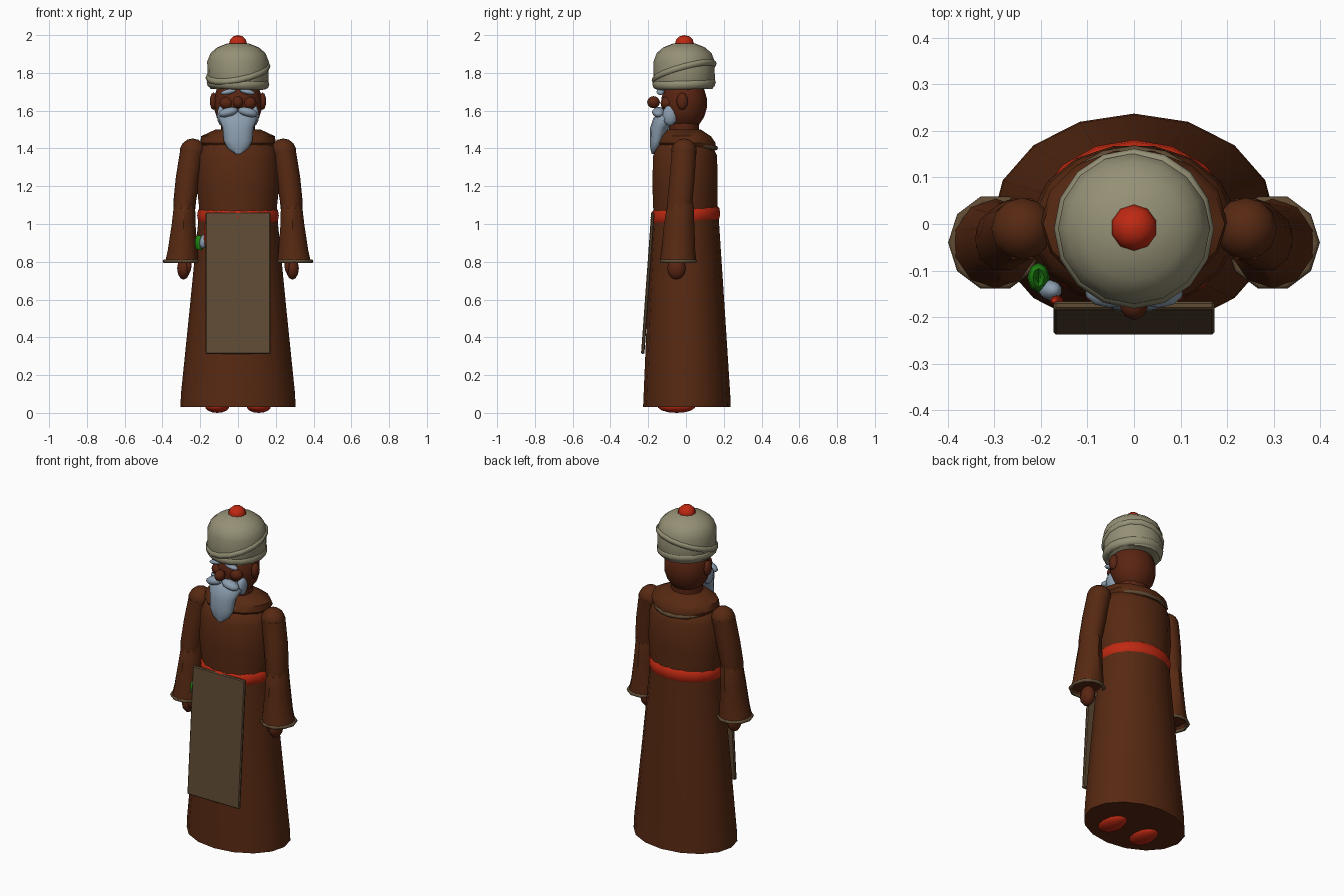
import bpy, bmesh
from math import sin, cos, pi, radians
from mathutils import Vector, Matrix

if "Cube" in bpy.data.objects:
    bpy.data.objects.remove(bpy.data.objects["Cube"])


def material(name, r, g, b):
    m = bpy.data.materials.new(name)
    m.use_nodes = True
    m.diffuse_color = (r, g, b, 1)
    m.node_tree.nodes["Principled BSDF"].inputs["Base Color"].default_value = (r, g, b, 1)
    return m


ROBE = material("robe brown", .095, .022, .006)
SKIN = material("skin brown", .10, .018, .006)
CLOTH = material("turban cream", .30, .28, .18)
HAIR = material("blue grey hair", .26, .34, .43)
RED = material("red", .52, .022, .006)
TAN = material("apron tan", .115, .07, .034)
GREEN = material("green", .013, .22, .005)


def finish(bm, name, mat, angle=40):
    bmesh.ops.recalc_face_normals(bm, faces=bm.faces)
    mesh = bpy.data.meshes.new(name)
    bm.to_mesh(mesh)
    bm.free()
    mesh.materials.append(mat)
    ob = bpy.data.objects.new(name, mesh)
    bpy.context.collection.objects.link(ob)
    bpy.ops.object.select_all(action='DESELECT')
    ob.select_set(True)
    bpy.context.view_layer.objects.active = ob
    bpy.ops.object.shade_smooth_by_angle(angle=radians(angle))
    return ob


def loft(name, rings, mat, seg=16, turn=0, angle=40):
    """Skin a stack of ellipses given as (z, centre x, centre y, radius x, radius y)."""
    bm = bmesh.new()
    loops = []
    for z, cx, cy, rx, ry in rings:
        steps = [2 * pi * (i + turn) / seg for i in range(seg)]
        loops.append([bm.verts.new((cx + rx * cos(a), cy + ry * sin(a), z)) for a in steps])
    for low, high in zip(loops, loops[1:]):
        for i in range(seg):
            j = (i + 1) % seg
            bm.faces.new((low[i], low[j], high[j], high[i]))
    bm.faces.new(loops[0])
    bm.faces.new(loops[-1])
    return finish(bm, name, mat, angle)


def ball(name, pos, size, mat, seg=12, tilt=0, axis='Y'):
    bm = bmesh.new()
    bmesh.ops.create_uvsphere(bm, u_segments=seg, v_segments=max(6, seg // 2 + 1), radius=1)
    bm.transform(Matrix.Translation(pos) @ Matrix.Rotation(radians(tilt), 4, axis)
                 @ Matrix.Diagonal((*size, 1)))
    return finish(bm, name, mat, 60)


def ring(name, pos, rx, ry, tube, mat, seg=16, tilt=(0, 0), height=1):
    """Elliptical hoop; tilt is the rise per unit along x and along y."""
    bm = bmesh.new()
    sides = 8
    grid = []
    for i in range(seg):
        a = 2 * pi * i / seg
        row = []
        for k in range(sides):
            b = 2 * pi * k / sides
            x, y = (rx + tube * cos(b)) * cos(a), (ry + tube * cos(b)) * sin(a)
            z = tube * height * sin(b) + tilt[0] * x + tilt[1] * y
            row.append(bm.verts.new(Vector(pos) + Vector((x, y, z))))
        grid.append(row)
    for i in range(seg):
        for k in range(sides):
            i2, k2 = (i + 1) % seg, (k + 1) % sides
            bm.faces.new((grid[i][k], grid[i2][k], grid[i2][k2], grid[i][k2]))
    return finish(bm, name, mat, 60)


# Robe skirt, chest and sash
loft("robe_skirt", [(.03, 0, .005, .305, .232), (.1, 0, .005, .302, .229),
                    (.55, 0, 0, .256, .205), (1.05, 0, -.003, .207, .175)], ROBE)
loft("robe_chest", [(1.04, 0, -.003, .205, .172), (1.2, 0, -.005, .222, .176),
                    (1.36, 0, -.005, .215, .173), (1.41, 0, -.005, .195, .15),
                    (1.45, 0, -.01, .14, .1)], ROBE, turn=.5)
ring("sash", (0, -.003, 1.045), .202, .17, .014, RED, tilt=(0, .06), height=2.7)

# Collar and its pale lining
loft("collar", [(1.39, 0, .015, .17, .145), (1.43, 0, .005, .2, .155),
                (1.465, 0, 0, .195, .135), (1.50, 0, -.01, .12, .09)], ROBE, seg=14)
ring("collar_lining", (0, .012, 1.425), .168, .145, .012, TAN, tilt=(0, -.15))
loft("neck", [(1.4, 0, -.01, .09, .08), (1.56, 0, -.01, .09, .08)], SKIN, seg=12)

# Apron panel hanging from the sash
bm = bmesh.new()
bmesh.ops.create_cube(bm, size=1)
bm.transform(Matrix.Diagonal((.345, .018, .75, 1)))
bmesh.ops.bevel(bm, geom=bm.edges[:], offset=.005, segments=1, affect='EDGES')
for v in bm.verts:
    v.co += Vector((0, -.202 + .072 * v.co.z, .687))
finish(bm, "apron", TAN, 30)

# Arms, hands and feet
for side, s in (("left", 1), ("right", -1)):
    ball(side + "_shoulder", (s * .24, -.01, 1.385), (.068, .068, .068), ROBE)
    loft(side + "_upper_sleeve", [(1.08, s * .284, -.035, .058, .068),
                                  (1.12, s * .282, -.032, .06, .07),
                                  (1.25, s * .265, -.02, .064, .07),
                                  (1.39, s * .24, -.01, .066, .068)], ROBE, seg=10)
    loft(side + "_lower_sleeve", [(.825, s * .298, -.042, .08, .085),
                                  (.80, s * .298, -.042, .092, .097),
                                  (.86, s * .293, -.041, .083, .09),
                                  (1.0, s * .288, -.036, .066, .08),
                                  (1.10, s * .283, -.03, .059, .07),
                                  (1.15, s * .279, -.025, .04, .05)], ROBE, seg=10, turn=.5)
    ring(side + "_cuff", (s * .298, -.04, .803), .091, .094, .010, TAN, seg=10)
    ball(side + "_hand", (s * .288, -.05, .765), (.036, .05, .06), SKIN, seg=10)
    ball(side + "_thumb", (s * .262, -.075, .78), (.016, .02, .04), SKIN, seg=8)
    ball(side + "_foot", (s * .11, -.05, .035), (.065, .1, .035), RED)

# Head and face
ball("head", (0, -.01, 1.64), (.13, .122, .15), SKIN, seg=16)
ball("nose", (0, -.172, 1.645), (.03, .034, .032), SKIN, seg=10)
for side, s in (("left", 1), ("right", -1)):
    ball(side + "_ear", (s * .13, -.02, 1.65), (.02, .03, .046), SKIN, seg=10)
    ball(side + "_cheek", (s * .06, -.10, 1.64), (.04, .035, .035), SKIN, seg=10)
    ball(side + "_eyebrow", (s * .05, -.135, 1.70), (.044, .022, .014), HAIR, seg=10, tilt=s * 12)
    ball(side + "_moustache", (s * .052, -.145, 1.592), (.056, .035, .025), HAIR, seg=10, tilt=s * 14)
    ball(side + "_whisker", (s * .088, -.085, 1.575), (.024, .04, .055), HAIR, seg=10)

# Beard tapering to a point on the chest
loft("beard", [(1.37, 0, -.172, .012, .01), (1.40, 0, -.165, .055, .024),
               (1.44, 0, -.155, .076, .036), (1.51, 0, -.14, .082, .05),
               (1.56, 0, -.115, .104, .058), (1.60, 0, -.1, .085, .04)], HAIR, seg=12, angle=60)

# Turban with wrapped folds and a pompom
loft("turban", [(1.715, 0, -.01, .145, .15), (1.74, 0, -.01, .16, .164),
                (1.80, 0, -.01, .162, .162), (1.86, 0, -.01, .163, .162),
                (1.905, 0, -.01, .145, .145), (1.935, 0, -.01, .11, .11),
                (1.955, 0, -.01, .06, .06), (1.96, 0, -.01, .02, .02)], CLOTH, angle=60)
ring("turban_fold", (0, -.01, 1.805), .152, .152, .02, CLOTH, tilt=(.18, .26))
ring("turban_hem", (0, -.01, 1.745), .144, .146, .022, CLOTH, tilt=(-.03, .03), height=1.3)
ball("pompom", (0, -.008, 1.955), (.05, .05, .045), RED, seg=10)

# Trinkets tucked in the sash at the right hip
ring("hip_cord", (-.205, -.115, .9), .012, .02, .012, GREEN, seg=8, height=3.2)
ball("hip_charm", (-.18, -.142, .91), (.024, .022, .04), HAIR, seg=10, tilt=15)
ball("sash_end", (-.165, -.165, .92), (.014, .012, .09), RED, seg=8, tilt=-4)
